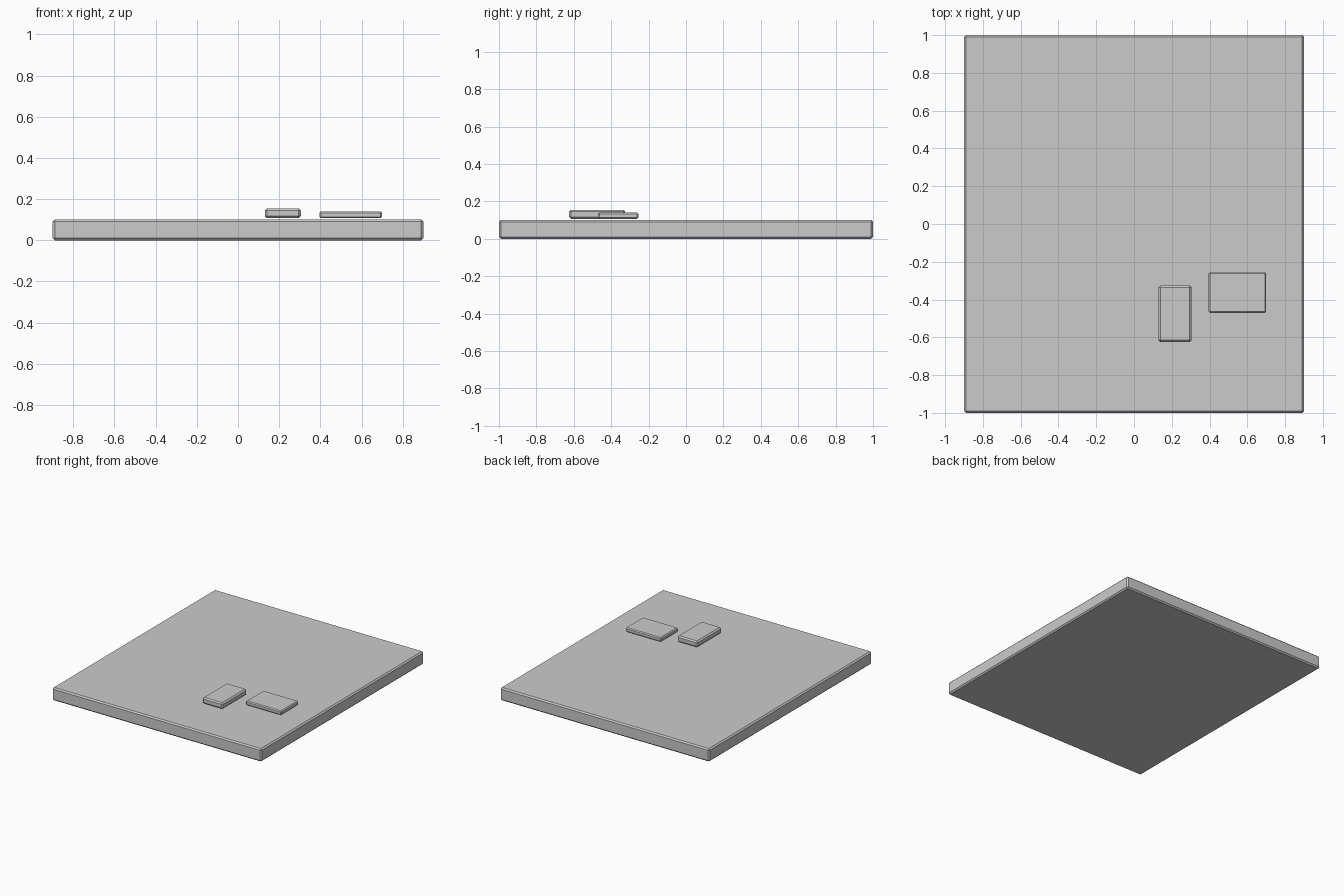
import bpy, math

if "Cube" in bpy.data.objects:
    bpy.data.objects.remove(bpy.data.objects["Cube"])


def chamfered_box(name, lo, hi, chamfer):
    size = [b - a for a, b in zip(lo, hi)]
    bpy.ops.mesh.primitive_cube_add(size=1, location=[(a + b) / 2 for a, b in zip(lo, hi)])
    ob = bpy.context.object
    ob.name = name
    ob.scale = size
    bpy.ops.object.transform_apply(location=False, rotation=False, scale=True)
    mod = ob.modifiers.new("chamfer", 'BEVEL')
    mod.width = chamfer
    mod.segments = 1
    return ob


# Base board
chamfered_box("board", (-0.9, -1.0, 0.0), (0.9, 1.0, 0.1), 0.01)

# Small raised tiles on the board
chamfered_box("tall_tile", (0.13, -0.625, 0.107), (0.305, -0.325, 0.155), 0.01)
chamfered_box("flat_tile", (0.395, -0.47, 0.107), (0.70, -0.255, 0.14), 0.007)

# Flat ten-sided oval patch lying on the board
patch = bpy.data.meshes.new("oval_patch")
ring = [(-0.11 + 0.69 * math.cos(i * math.tau / 10), 0.515 * math.sin(i * math.tau / 10), 0.1008)
        for i in range(10)]
patch.from_pydata(ring, [], [list(range(10))])
bpy.context.collection.objects.link(bpy.data.objects.new("oval_patch", patch))
